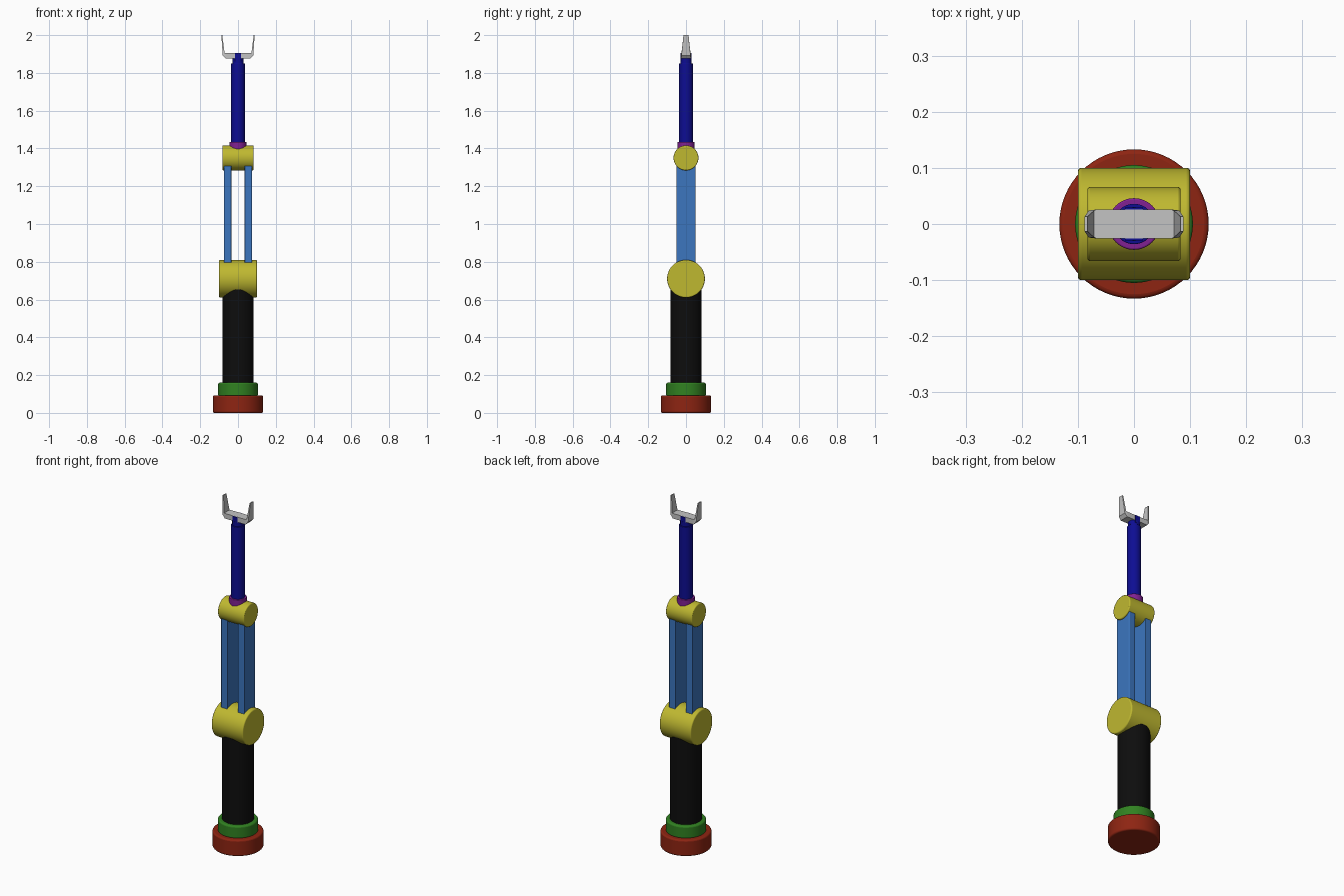
import bpy, bmesh, math
from mathutils import Matrix

if "Cube" in bpy.data.objects:
    bpy.data.objects.remove(bpy.data.objects["Cube"])


def material(name, rgb):
    m = bpy.data.materials.new(name)
    m.diffuse_color = (*rgb, 1)
    m.use_nodes = True
    m.node_tree.nodes["Principled BSDF"].inputs["Base Color"].default_value = m.diffuse_color
    return m


RED = material("brick_red", (0.27, 0.018, 0.006))
GREEN = material("green", (0.03, 0.22, 0.015))
BLACK = material("black", (0.004, 0.004, 0.004))
YELLOW = material("mustard_yellow", (0.52, 0.48, 0.03))
BLUE = material("mid_blue", (0.045, 0.18, 0.52))
NAVY = material("deep_blue", (0.004, 0.004, 0.29))
PURPLE = material("purple", (0.22, 0.015, 0.29))
GREY = material("light_grey", (0.55, 0.55, 0.55))


def finish(name, bm, mat, bevel=0, smooth=True):
    bmesh.ops.recalc_face_normals(bm, faces=bm.faces)
    mesh = bpy.data.meshes.new(name)
    bm.to_mesh(mesh)
    bm.free()
    mesh.materials.append(mat)
    ob = bpy.data.objects.new(name, mesh)
    bpy.context.collection.objects.link(ob)
    if bevel:
        mod = ob.modifiers.new("rounded_edges", 'BEVEL')
        mod.width, mod.segments = bevel, 3
        mod.limit_method, mod.angle_limit = 'ANGLE', math.radians(40)
    if smooth:
        bpy.ops.object.select_all(action='DESELECT')
        ob.select_set(True)
        bpy.context.view_layer.objects.active = ob
        bpy.ops.object.shade_smooth_by_angle(angle=math.radians(35))
    return ob


def post(name, r, z0, z1, mat, bevel=0):
    """Upright cylinder."""
    bm = bmesh.new()
    bmesh.ops.create_cone(bm, cap_ends=True, segments=64, radius1=r, radius2=r, depth=z1 - z0,
                          matrix=Matrix.Translation((0, 0, (z0 + z1) / 2)))
    return finish(name, bm, mat, bevel)


def hinge(name, r, half, z, mat, bevel):
    """Cylinder lying along x."""
    bm = bmesh.new()
    bmesh.ops.create_cone(bm, cap_ends=True, segments=64, radius1=r, radius2=r, depth=2 * half,
                          matrix=Matrix.Translation((0, 0, z)) @ Matrix.Rotation(math.pi / 2, 4, 'Y'))
    return finish(name, bm, mat, bevel)


def box(name, x0, x1, hy, z0, z1, mat, bevel=0):
    bm = bmesh.new()
    m = Matrix.Translation(((x0 + x1) / 2, 0, (z0 + z1) / 2)) @ Matrix.Diagonal((x1 - x0, 2 * hy, z1 - z0, 1))
    bmesh.ops.create_cube(bm, size=1, matrix=m)
    return finish(name, bm, mat, bevel, smooth=False)


# Base, collar and lower arm
post("base", 0.133, 0, 0.093, RED, 0.008)
post("collar", 0.105, 0.088, 0.16, GREEN, 0.008)
post("lower_arm", 0.083, 0.15, 0.71, BLACK)

# Joints and twin link bars
hinge("shoulder_joint", 0.1, 0.1, 0.71, YELLOW, 0.006)
hinge("elbow_joint", 0.066, 0.083, 1.35, YELLOW, 0.005)
for side, x in (("left", -0.054), ("right", 0.054)):
    box(side + "_link_bar", x - 0.02, x + 0.02, 0.05, 0.72, 1.34, BLUE, 0.004)

# Forearm and wrist
post("forearm_ring", 0.046, 1.37, 1.435, PURPLE, 0.003)
post("forearm", 0.036, 1.40, 1.85, NAVY, 0.002)
post("wrist", 0.03, 1.84, 1.876, NAVY)
box("wrist_tongue", -0.016, 0.016, 0.029, 1.86, 1.904, NAVY)

# Gripper: cross-sections (outer x, z, inner x, z, half depth) swept from palm to fingertip
SECTIONS = [(-0.088, 2.0, -0.083, 2.0, 0.013), (-0.081, 1.893, -0.071, 1.905, 0.024),
            (-0.066, 1.876, -0.066, 1.905, 0.026)]
SECTIONS += [(-a, b, -c, d, e) for a, b, c, d, e in reversed(SECTIONS)]
bm = bmesh.new()
rings = []
for ox, oz, ix, iz, hy in SECTIONS:
    rings.append([bm.verts.new(p) for p in
                  ((ox, -hy, oz), (ox, hy, oz), (ix, hy, iz), (ix, -hy, iz))])
for a, b in zip(rings, rings[1:]):
    for i in range(4):
        j = (i + 1) % 4
        bm.faces.new((a[i], a[j], b[j], b[i]))
bm.faces.new(rings[0])
bm.faces.new(rings[-1])
finish("gripper", bm, GREY, smooth=False)
